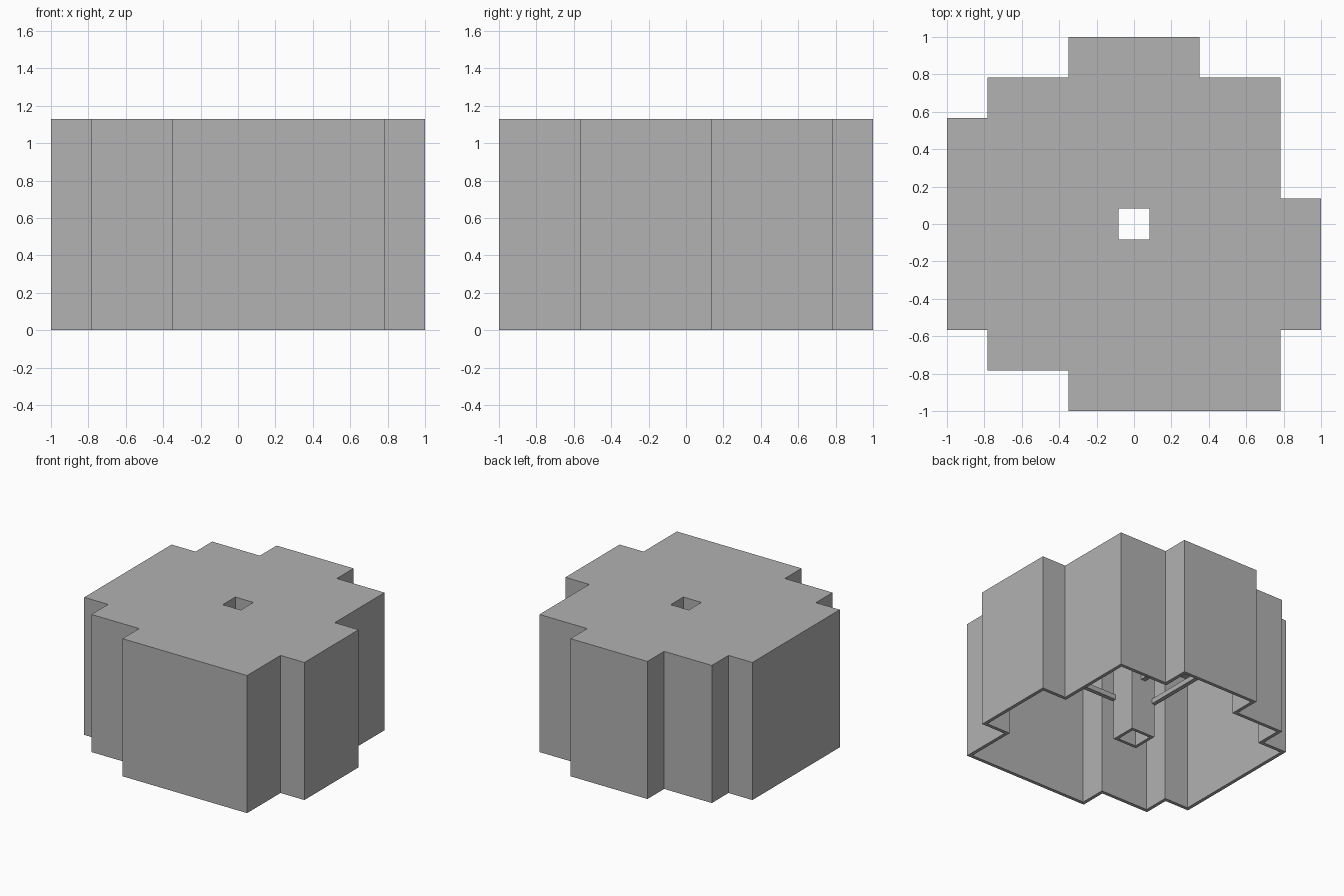
import bpy
import bmesh
from mathutils import Vector

HEIGHT = 1.13
WALL = 0.028

cube = bpy.data.objects.get("Cube")
if cube:
    bpy.data.objects.remove(cube, do_unlink=True)

grey = bpy.data.materials.new("plain grey")
grey.use_nodes = True
colour = (0.445, 0.445, 0.445, 1)
grey.diffuse_color = colour
grey.node_tree.nodes["Principled BSDF"].inputs["Base Color"].default_value = colour


def finish(name, bm):
    bmesh.ops.recalc_face_normals(bm, faces=bm.faces)
    mesh = bpy.data.meshes.new(name)
    bm.to_mesh(mesh)
    bm.free()
    mesh.materials.append(grey)
    obj = bpy.data.objects.new(name, mesh)
    bpy.context.collection.objects.link(obj)
    return obj


def inset(loop, d):
    """Move every edge of a counter-clockwise right-angled loop inwards."""
    result = []
    for i, p in enumerate(loop):
        a = (p - loop[i - 1]).normalized()
        b = (loop[(i + 1) % len(loop)] - p).normalized()
        result.append(p + d * Vector((-a.y - b.y, a.x + b.x)))
    return result


def ring(bm, loop, z):
    return [bm.verts.new((p.x, p.y, z)) for p in loop]


def bridge(bm, one, two):
    for i in range(len(one)):
        bm.faces.new((one[i - 1], one[i], two[i], two[i - 1]))


def square(r):
    return [Vector(p) for p in ((-r, -r), (r, -r), (r, r), (-r, r))]


def cap(bm, outer, hole):
    edges = []
    for loop in (outer, hole):
        for i in range(len(loop)):
            edges.append(bm.edges.get((loop[i - 1], loop[i])))
    filled = bmesh.ops.triangle_fill(bm, edges=edges, use_beauty=True,
                                     normal=(0, 0, 1))
    faces = [f for f in filled["geom"] if isinstance(f, bmesh.types.BMFace)]
    inside = [e for e in {e for f in faces for e in f.edges} if e not in edges]
    return inside


# Stepped footprint, anticlockwise from the front
A, B, C, D = 0.35, 0.567, 0.783, 1.0
footprint = [Vector(p) for p in (
    (-A, -D), (C, -D), (C, -B), (D, -B), (D, 0.137), (C, 0.137),
    (C, C), (A, C), (A, D), (-A, D), (-A, C), (-C, C),
    (-C, B), (-D, B), (-D, -B), (-C, -B), (-C, -C), (-A, -C))]

# Hollow body: outer and inner skins, with a square tube down the middle
bm = bmesh.new()
skins = []
for outline, hole, top in (
        (footprint, square(0.082), HEIGHT),
        (inset(footprint, WALL), square(0.082 + 0.025), HEIGHT - WALL)):
    foot, tube = ring(bm, outline, 0), ring(bm, hole, 0)
    upper, mouth = ring(bm, outline, top), ring(bm, hole, top)
    bridge(bm, foot, upper)
    bridge(bm, tube, mouth)
    cap(bm, upper, mouth)
    skins.append((foot, tube))
bridge(bm, skins[0][0], skins[1][0])
bridge(bm, skins[0][1], skins[1][1])
finish("hollow_body", bm)


# Thin ribs from the tube to the walls
def rib(name, low, high):
    bm = bmesh.new()
    bmesh.ops.create_cube(bm, size=1)
    for v in bm.verts:
        v.co = Vector([h if c > 0 else l for c, l, h in zip(v.co, low, high)])
    finish(name, bm)


rib("side_rib", (0.1, -0.12, 0.33), (0.98, -0.085, 0.37))
rib("back_rib", (-0.12, 0.1, 0.28), (-0.085, 0.98, 0.32))
rib("upper_back_rib", (-0.02, 0.1, 0.45), (0.02, 0.98, 0.49))
